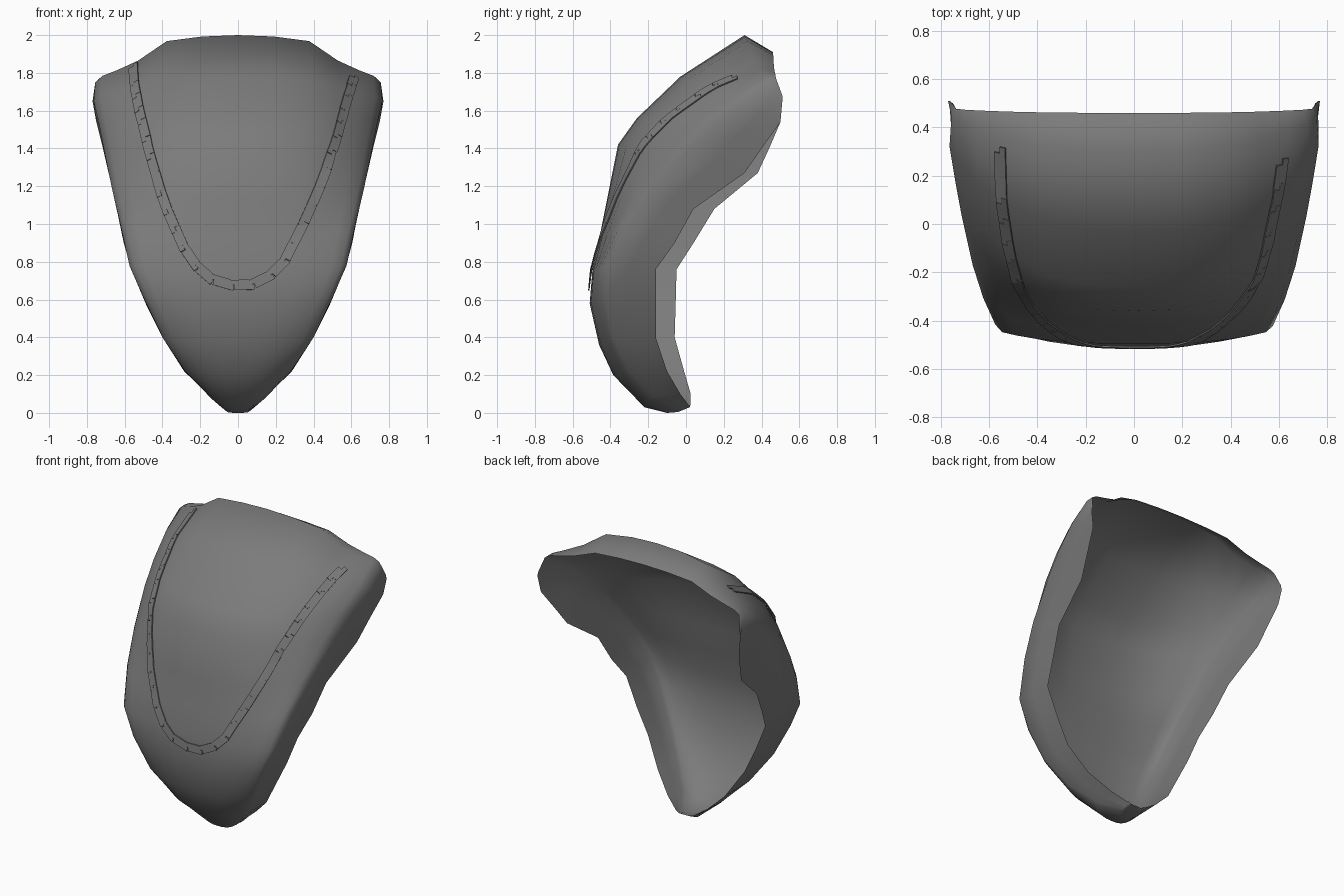
import bpy, bmesh
from mathutils import Vector
from mathutils.bvhtree import BVHTree

if "Cube" in bpy.data.objects:
    bpy.data.objects.remove(bpy.data.objects["Cube"])

# Cross-section rows, bottom to top:
# centre (y, z), front corner (x, y, z), back rim (x, y, z), left rim y
ROWS = [
    ((.02, .03), (.04, .02, .03), (.055, .02, .04), .02),
    ((-.10, .0), (.06, -.04, .005), (.065, .015, .04), .025),
    ((-.22, .03), (.15, -.18, .085), (.16, -.03, .10), .025),
    ((-.385, .20), (.28, -.31, .22), (.285, -.10, .22), -.01),
    ((-.46, .36), (.40, -.40, .40), (.40, -.16, .40), -.06),
    ((-.51, .58), (.50, -.445, .61), (.485, -.16, .57), -.055),
    ((-.495, .76), (.575, -.44, .78), (.565, -.16, .76), -.05),
    ((-.46, .92), (.625, -.33, 1.01), (.605, -.06, .90), .04),
    ((-.42, 1.12), (.67, -.19, 1.20), (.64, .04, 1.08), .15),
    ((-.36, 1.42), (.715, .01, 1.42), (.685, .31, 1.27), .38),
    ((-.26, 1.56), (.74, .15, 1.55), (.715, .40, 1.40), .44),
    ((-.03, 1.78), (.765, .31, 1.66), (.75, .50, 1.54), .50),
    ((.31, 2.0), (.755, .44, 1.755), (.77, .51, 1.65), .51),
    ((.46, 1.91), (.735, .475, 1.775), (.762, .51, 1.68), .51),
]
# Drop from the centre line along the half width, for the sloping shoulders
SHOULDER = [(0, 0), (.25, .03), (.5, .13), (.7, .55), (.85, .76), (.95, .88), (1, 1)]


def half_row(c, k, rim, shoulder):
    """Points from the centre line round the corner to the back rim."""
    pts = []
    for t, s in SHOULDER:
        d = t ** 3
        dz = d + (s - d) * shoulder
        pts.append(Vector((k[0] * t, c[0] + (k[1] - c[0]) * d, c[1] + (k[2] - c[1]) * dz)))
    k, rim = Vector(k), Vector(rim)
    pts[-1] = k.lerp(rim, .06)
    pts += [k.lerp(rim, .5), rim]
    return pts


# Curved bust shell, an open sheet
bm = bmesh.new()
grid = []
for c, k, r, left_y in ROWS:
    sh = 1 if c[1] > 1.8 else .3 if c[1] > 1.7 else 0
    right = half_row(c, k, r, sh)
    left = half_row(c, k, (r[0], left_y, r[2]), sh)
    pts = [Vector((-p.x, p.y, p.z)) for p in left[:0:-1]] + right
    grid.append([bm.verts.new(p) for p in pts])
for a, b in zip(grid, grid[1:]):
    for i in range(len(a) - 1):
        bm.faces.new((a[i], a[i + 1], b[i + 1], b[i]))
bm.normal_update()
tree = BVHTree.FromBMesh(bm)

grey = bpy.data.materials.new("dark_grey")
grey.diffuse_color = (.2, .2, .2, 1)
grey.use_nodes = True
grey.node_tree.nodes["Principled BSDF"].inputs["Base Color"].default_value = grey.diffuse_color


def make_object(name, bm, angle):
    me = bpy.data.meshes.new(name)
    bm.to_mesh(me)
    bm.free()
    me.materials.append(grey)
    ob = bpy.data.objects.new(name, me)
    bpy.context.collection.objects.link(ob)
    bpy.ops.object.select_all(action='DESELECT')
    ob.select_set(True)
    bpy.context.view_layer.objects.active = ob
    bpy.ops.object.shade_smooth_by_angle(angle=angle)
    return ob


make_object("bust_shell", bm, 1.2)

# Necklace path as seen from the front (x, z), projected on the shell
PATH = [(-.55, 1.83), (-.545, 1.74), (-.52, 1.60), (-.455, 1.34), (-.385, 1.10),
        (-.28, .86), (-.185, .73), (-.095, .685), (.01, .67), (.125, .685),
        (.24, .79), (.355, 1.02), (.445, 1.23), (.515, 1.44), (.565, 1.63), (.61, 1.77)]


def project(x, z):
    hit, n, _, _ = tree.ray_cast(Vector((x, -3, z)), Vector((0, 1, 0)))
    return hit, (-n if n.y > 0 else n)


dense = []
for (x0, z0), (x1, z1) in zip(PATH, PATH[1:]):
    for i in range(20):
        t = i / 20
        dense.append(project(x0 + (x1 - x0) * t, z0 + (z1 - z0) * t))
dense.append(project(*PATH[-1]))
dist = [0]
for a, b in zip(dense, dense[1:]):
    dist.append(dist[-1] + (b[0] - a[0]).length)


def at(s):
    i = min(range(len(dist)), key=lambda j: abs(dist[j] - s))
    return dense[i]


# Flat interlocking links with stepped ends, laid just above the shell
LINKS, W, STEP = 30, .027, .014
bm = bmesh.new()
for i in range(LINKS):
    p, n0 = at(dist[-1] * i / LINKS)
    q, n1 = at(dist[-1] * (i + 1) / LINKS)
    n = (n0 + n1).normalized()
    t = (q - p).normalized()
    side = n.cross(t).normalized()
    L = (q - p).length
    outline = [(STEP, -W), (L / 2, -W), (L + STEP, -W), (L + STEP, 0), (L - STEP, 0),
               (L - STEP, W), (L / 2, W), (-STEP, W), (-STEP, 0), (STEP, 0)]
    top, low = [], []
    for u, v in outline:
        base = tree.find_nearest(p + t * u + side * v)[0]
        top.append(bm.verts.new(base + n * .014))
        low.append(bm.verts.new(base + n * .007))
    # each link is split in two halves so it can bend
    for half in ((0, 1, 6, 7, 8, 9), (1, 2, 3, 4, 5, 6)):
        bm.faces.new([top[j] for j in half])
        bm.faces.new([low[j] for j in reversed(half)])
    for j in range(10):
        k = (j + 1) % 10
        bm.faces.new((low[j], low[k], top[k], top[j]))
bmesh.ops.recalc_face_normals(bm, faces=bm.faces)
make_object("necklace_chain", bm, .5)
